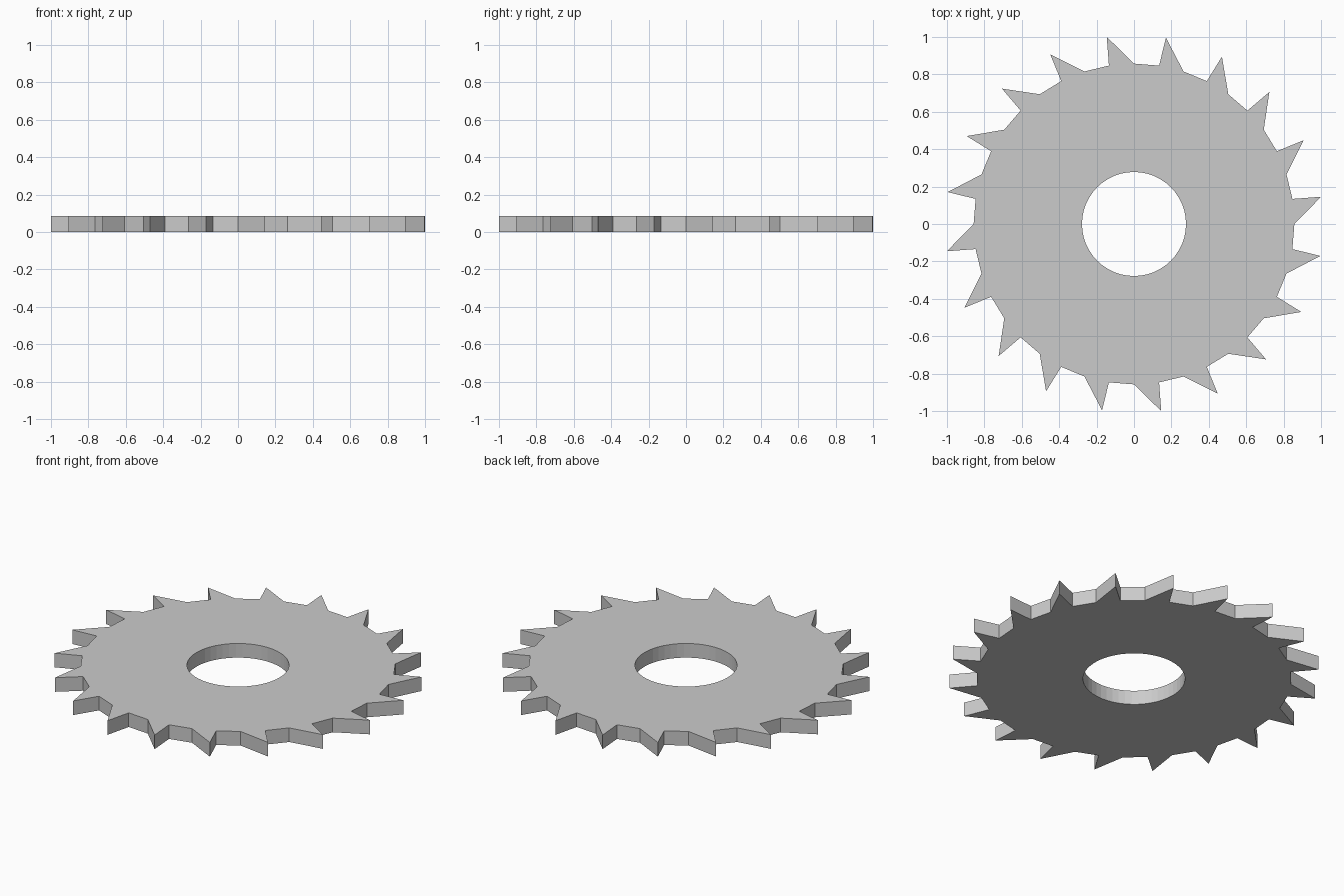
import bpy, bmesh
from math import cos, sin, radians

if "Cube" in bpy.data.objects:
    bpy.data.objects.remove(bpy.data.objects["Cube"])

TEETH, THICK = 20, 0.085
ROOT_R, TIP_R, BORE_R, BORE_SIDES = 0.857, 1.0105, 0.278, 48


def polar(r, deg):
    a = radians(deg)
    return (r * cos(a), r * sin(a), 0)


# Toothed outline: gullet start, raked tip, gullet back corner for each tooth
step = 360 / TEETH
outline = []
for i in range(TEETH):
    for r, f in ((ROOT_R, 0), (TIP_R, 0.46), (ROOT_R, 0.5)):
        outline.append(polar(r, (i + f) * step))

# Round bore
bore = [polar(BORE_R, i * 360 / BORE_SIDES) for i in range(BORE_SIDES)]

# Fill between the two loops, then extrude upward
bm = bmesh.new()
edges = []
for loop in (outline, bore):
    vs = [bm.verts.new(p) for p in loop]
    edges += [bm.edges.new((vs[i - 1], vs[i])) for i in range(len(vs))]
bmesh.ops.triangle_fill(bm, use_beauty=True, use_dissolve=False, edges=edges,
                        normal=(0, 0, 1))
ext = bmesh.ops.extrude_face_region(bm, geom=bm.faces[:], use_keep_orig=True)
top = [v for v in ext["geom"] if isinstance(v, bmesh.types.BMVert)]
bmesh.ops.translate(bm, vec=(0, 0, THICK), verts=top)
bmesh.ops.recalc_face_normals(bm, faces=bm.faces[:])

mesh = bpy.data.meshes.new("saw_blade")
bm.to_mesh(mesh)
bm.free()
blade = bpy.data.objects.new("saw_blade", mesh)
bpy.context.collection.objects.link(blade)
